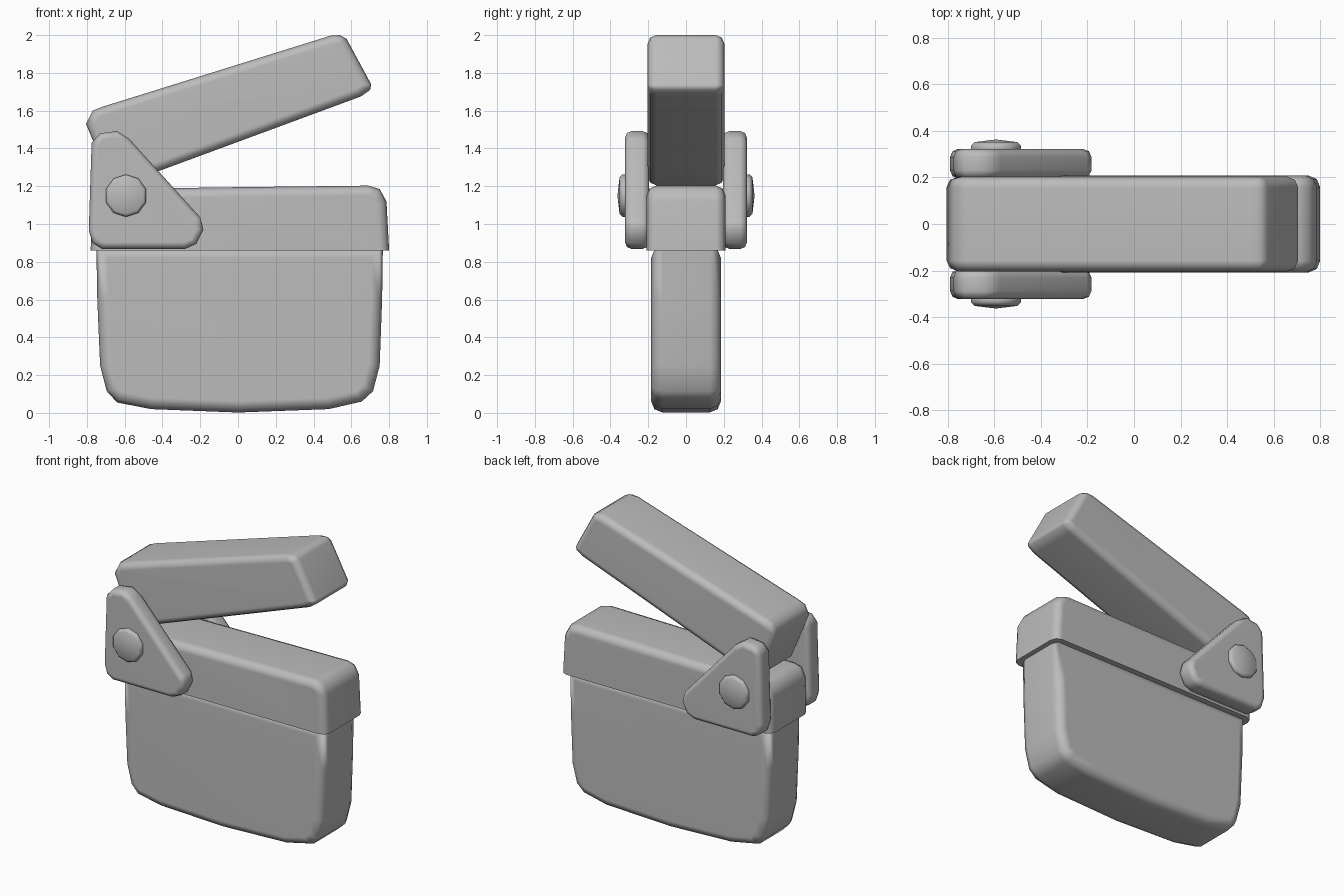
import bpy, bmesh, math
from mathutils import Vector

if "Cube" in bpy.data.objects:
    bpy.data.objects.remove(bpy.data.objects["Cube"], do_unlink=True)

grey = bpy.data.materials.new("plain_grey")
grey.use_nodes = True
grey.diffuse_color = (0.5, 0.5, 0.5, 1)
grey.node_tree.nodes["Principled BSDF"].inputs["Base Color"].default_value = grey.diffuse_color


def slab(name, profile, y0, y1, bevel, segments=2, sharp_below=None, angle=50):
    """Extrude an x-z outline from y0 to y1 and round the rims of both faces."""
    bm = bmesh.new()
    face = bm.faces.new([bm.verts.new((x, y0, z)) for x, z in profile])
    moved = bmesh.ops.extrude_face_region(bm, geom=[face])["geom"]
    for v in moved:
        if isinstance(v, bmesh.types.BMVert):
            v.co.y = y1
    bmesh.ops.recalc_face_normals(bm, faces=bm.faces)
    rims = [e for e in bm.edges
            if abs(e.verts[0].co.y - e.verts[1].co.y) < 1e-5
            and not (sharp_below and max(v.co.z for v in e.verts) < sharp_below)]
    bmesh.ops.bevel(bm, geom=rims, offset=bevel, segments=segments,
                    profile=0.5, affect='EDGES')
    mesh = bpy.data.meshes.new(name)
    bm.to_mesh(mesh)
    bm.free()
    obj = bpy.data.objects.new(name, mesh)
    bpy.context.collection.objects.link(obj)
    mesh.materials.append(grey)
    bpy.ops.object.select_all(action='DESELECT')
    obj.select_set(True)
    bpy.context.view_layer.objects.active = obj
    bpy.ops.object.shade_smooth_by_angle(angle=math.radians(angle))
    weighted = obj.modifiers.new("Weighted normals", 'WEIGHTED_NORMAL')
    weighted.keep_sharp = True
    return obj


# Slate body with a softly bulging bottom
slab("slate_board",
     [(-.75, .88), (-.745, .6), (-.73, .25), (-.695, .115), (-.64, .055),
      (-.46, .02), (0, .002), (.48, .02), (.655, .06), (.715, .115),
      (.75, .25), (.763, .6), (.767, .88)],
     -.185, .185, .06, sharp_below=None)

# Fixed lower bar with a crisp bottom edge
slab("lower_bar",
     [(-.78, .86), (-.775, 1.1), (-.74, 1.17), (-.68, 1.185), (0, 1.195),
      (.69, 1.203), (.75, 1.185), (.786, 1.12), (.8, .86)],
     -.208, .208, .05, sharp_below=.9)

# Raised clapping arm
slab("upper_arm",
     [(-.805, 1.53), (-.77, 1.6), (-.72, 1.62), (.49, 1.997), (.54, 2.0),
      (.575, 1.98), (.705, 1.74), (.7, 1.71), (.65, 1.675), (-.42, 1.28),
      (-.62, 1.205), (-.68, 1.23)],
     -.203, .203, .045)

# Hinge plates and round pivots on both sides
plate = [(-.775, 1.43), (-.73, 1.48), (-.64, 1.492), (-.575, 1.45),
         (-.2, 1.035), (-.183, .97), (-.22, .895), (-.28, .868),
         (-.72, .868), (-.77, .9), (-.79, .965)]
centre = Vector((-.593, 1.15))
pivot = [tuple(centre + .112 * Vector((math.cos(a), math.sin(a))))
         for a in (math.tau * (i + .5) / 10 for i in range(10))]
for side, label in ((-1, "front"), (1, "back")):
    slab(label + "_hinge_plate", plate, side * .195, side * .323, .035)
    # The pivot cap domes gently outward
    cap = slab(label + "_pivot", pivot, side * .30, side * .352, .015, 1, angle=60)
    bm = bmesh.new()
    bm.from_mesh(cap.data)
    outer = max(bm.faces, key=lambda f: side * f.calc_center_median().y)
    hub = bmesh.ops.poke(bm, faces=[outer])["verts"][0]
    hub.co.y = side * .363
    bm.to_mesh(cap.data)
    bm.free()
